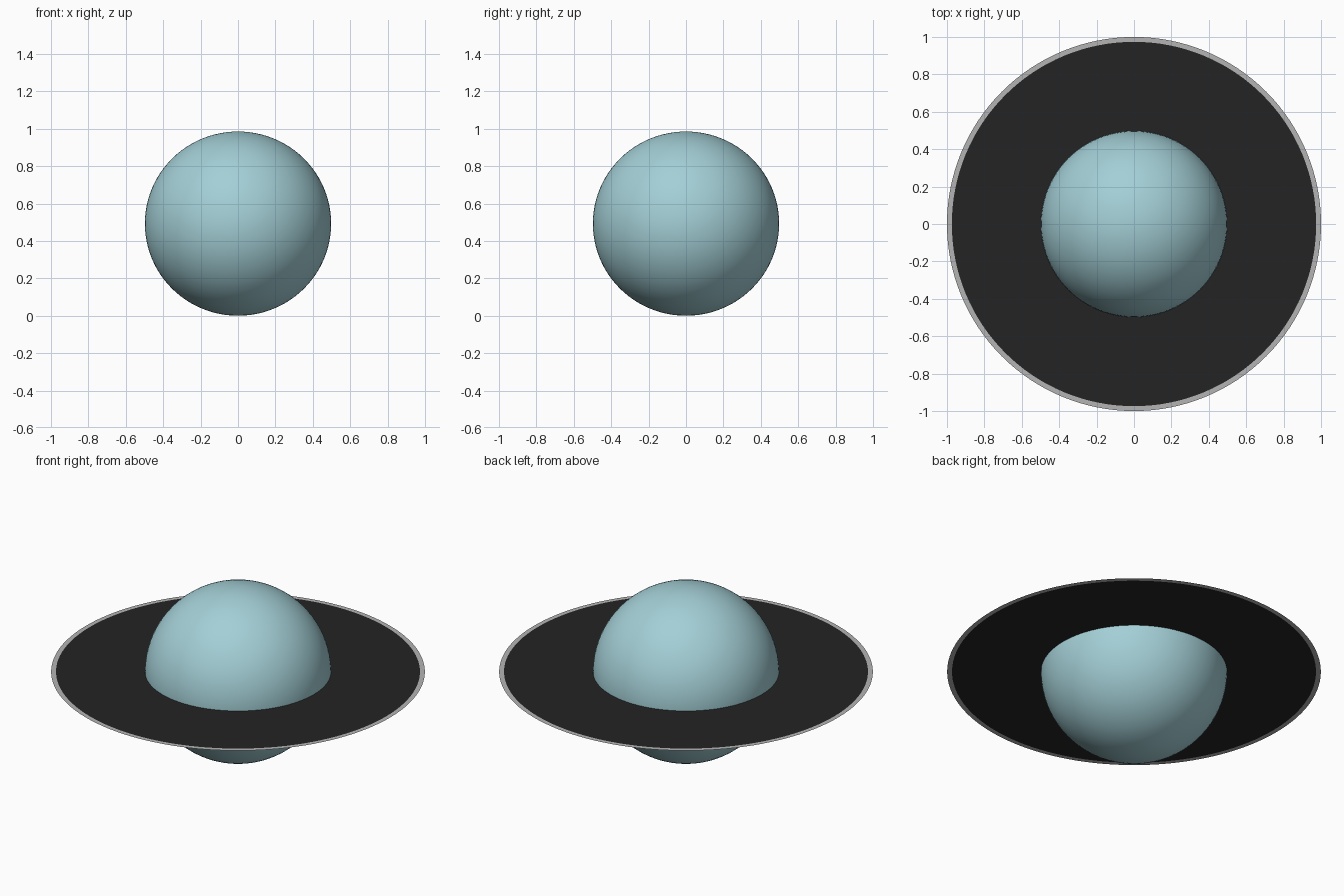
import bpy
import bmesh
import math

if "Cube" in bpy.data.objects:
    bpy.data.objects.remove(bpy.data.objects["Cube"])

MID_Z = 0.4925


def material(name, rgb255):
    m = bpy.data.materials.new(name)
    lin = [(c / 255 / 12.92) if c / 255 <= 0.04045 else ((c / 255 + 0.055) / 1.055) ** 2.4 for c in rgb255]
    m.diffuse_color = (*lin, 1.0)
    m.use_nodes = True
    m.node_tree.nodes["Principled BSDF"].inputs["Base Color"].default_value = m.diffuse_color
    return m


pale_blue = material("pale_blue", (163, 207, 214))
charcoal = material("charcoal", (36, 36, 36))
light_grey = material("light_grey", (180, 180, 180))

# Planet globe, slightly flattened at the poles
bpy.ops.mesh.primitive_uv_sphere_add(segments=96, ring_count=48, radius=1, location=(0, 0, MID_Z))
globe = bpy.context.object
globe.name = "planet_globe"
globe.scale = (0.498, 0.498, 0.4925)
bpy.ops.object.transform_apply(location=False, rotation=False, scale=True)
bpy.ops.object.shade_smooth()
globe.data.materials.append(pale_blue)

# Paper-thin ring: dark band with a narrow pale rim
radii = (0.49, 0.974, 1.0)
n = 128
bm = bmesh.new()
loops = [[bm.verts.new((r * math.cos(2 * math.pi * i / n), r * math.sin(2 * math.pi * i / n), 0))
          for i in range(n)] for r in radii]
for band in range(2):
    a, b = loops[band], loops[band + 1]
    for i in range(n):
        j = (i + 1) % n
        f = bm.faces.new((a[i], b[i], b[j], a[j]))
        f.material_index = band
mesh = bpy.data.meshes.new("planet_ring")
bm.to_mesh(mesh)
bm.free()
mesh.materials.append(charcoal)
mesh.materials.append(light_grey)
ring = bpy.data.objects.new("planet_ring", mesh)
ring.location.z = MID_Z
bpy.context.collection.objects.link(ring)
